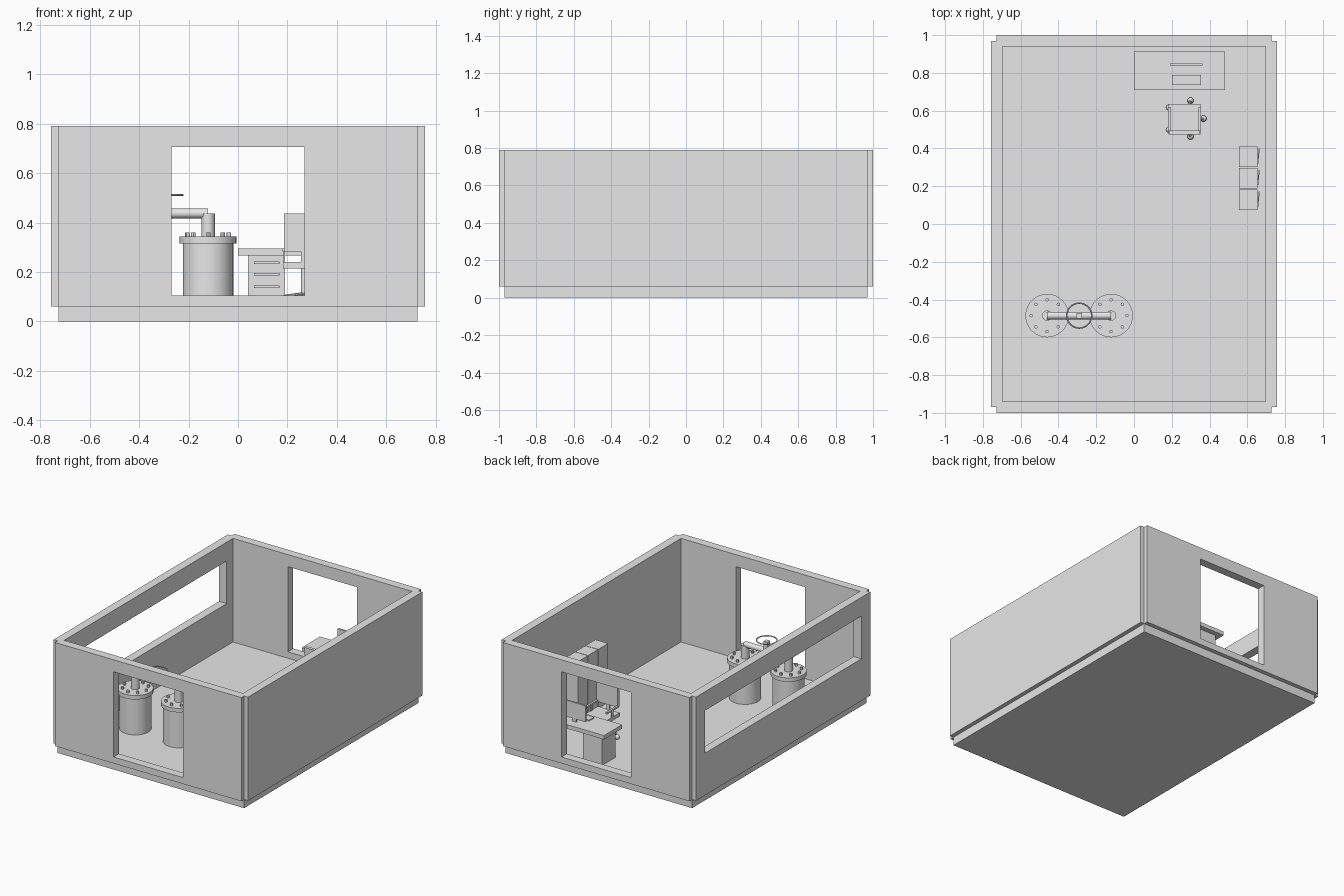
import bpy, bmesh, math
from mathutils import Matrix, Vector

if "Cube" in bpy.data.objects:
    bpy.data.objects.remove(bpy.data.objects["Cube"], do_unlink=True)

GREY = (0.8, 0.8, 0.8, 1)
mat = bpy.data.materials.new("plain_grey")
mat.use_nodes = True
mat.diffuse_color = GREY
mat.node_tree.nodes["Principled BSDF"].inputs["Base Color"].default_value = GREY


def finish(name, bm, smooth=False):
    bmesh.ops.recalc_face_normals(bm, faces=bm.faces)
    me = bpy.data.meshes.new(name)
    bm.to_mesh(me)
    bm.free()
    me.materials.append(mat)
    ob = bpy.data.objects.new(name, me)
    bpy.context.collection.objects.link(ob)
    if smooth:
        bpy.ops.object.select_all(action="DESELECT")
        ob.select_set(True)
        bpy.context.view_layer.objects.active = ob
        bpy.ops.object.shade_smooth_by_angle(angle=math.radians(30))
    return ob


def add_box(bm, x0, x1, y0, y1, z0, z1, turn=0):
    centre = Vector((x0 + x1, y0 + y1, z0 + z1)) / 2
    size = Matrix.Diagonal((x1 - x0, y1 - y0, z1 - z0, 1))
    m = Matrix.Translation(centre) @ Matrix.Rotation(turn, 4, "Z") @ size
    bmesh.ops.create_cube(bm, size=1, matrix=m)


def box(name, *dims, turn=0):
    bm = bmesh.new()
    add_box(bm, *dims, turn=turn)
    return finish(name, bm)


def add_rod(bm, a, b, r, sides=24):
    a, b = Vector(a), Vector(b)
    d = b - a
    m = Matrix.Translation((a + b) / 2) @ d.to_track_quat("Z", "Y").to_matrix().to_4x4()
    bmesh.ops.create_cone(bm, cap_ends=True, segments=sides, radius1=r,
                          radius2=r, depth=d.length, matrix=m)


def rod(name, a, b, r, sides=24):
    bm = bmesh.new()
    add_rod(bm, a, b, r, sides)
    return finish(name, bm, True)


# Room shell: notched-corner footprint, hollowed and pierced by openings
FLOOR, TOP = 0.06, 0.79
box("floor_slab", -0.727, 0.727, -0.97, 0.97, 0, FLOOR)
bm = bmesh.new()
quarter = [(0.757, 0.97), (0.727, 0.97), (0.727, 1.0)]
outline = []
for sx, sy in ((1, 1), (-1, 1), (-1, -1), (1, -1)):
    pts = [(x * sx, y * sy) for x, y in quarter]
    outline += pts if sx * sy > 0 else pts[::-1]
face = bm.faces.new([bm.verts.new((x, y, FLOOR)) for x, y in outline])
up = bmesh.ops.extrude_face_region(bm, geom=[face])["geom"]
bmesh.ops.translate(bm, vec=(0, 0, TOP - FLOOR),
                    verts=[v for v in up if isinstance(v, bmesh.types.BMVert)])
walls = finish("walls", bm)
cutters = [
    box("room_cutter", -0.697, 0.697, -0.94, 0.94, -0.1, 1),
    box("doorway_cutter", -0.27, 0.27, -1.2, 1.2, 0.105, 0.705),
    box("window_cutter", -0.9, -0.5, -0.87, 0.87, 0.357, 0.657),
]
for c in cutters:
    c.hide_render = True
    mod = walls.modifiers.new(c.name, "BOOLEAN")
    mod.operation = "DIFFERENCE"
    mod.solver = "EXACT"
    mod.object = c
bpy.context.view_layer.update()
cut_mesh = bpy.data.meshes.new_from_object(
    walls.evaluated_get(bpy.context.evaluated_depsgraph_get()))
walls.modifiers.clear()
walls.data = cut_mesh
for c in cutters:
    bpy.data.objects.remove(c, do_unlink=True)

# Pair of tanks with bolted lids and outlet pipes
TY = -0.485
PIPE_Z = 0.437
for side, tx in (("right", -0.46), ("left", -0.121)):
    rod(f"{side}_tank_body", (tx, TY, FLOOR), (tx, TY, 0.316), 0.102, 32)
    rod(f"{side}_tank_lid", (tx, TY, 0.316), (tx, TY, 0.344), 0.115, 32)
    rod(f"{side}_tank_outlet", (tx, TY, 0.344), (tx, TY, PIPE_Z), 0.027)
    bm = bmesh.new()
    for i in range(8):
        a = i * math.pi / 4
        x, y = tx + 0.084 * math.cos(a), TY + 0.084 * math.sin(a)
        add_rod(bm, (x, y, 0.344), (x, y, 0.36), 0.009, 12)
    finish(f"{side}_lid_bolts", bm, True)
rod("cross_pipe", (-0.46, TY, PIPE_Z), (-0.121, TY, PIPE_Z), 0.02)

# Valve stem and hand wheel
box("valve_stem", -0.305, -0.275, TY - 0.015, TY + 0.015, PIPE_Z, 0.505)
bpy.ops.mesh.primitive_torus_add(major_radius=0.066, minor_radius=0.004,
                                 major_segments=32, minor_segments=8,
                                 location=(-0.29, TY, 0.511))
wheel = bpy.context.object
wheel.name = "hand_wheel"
wheel.data.materials.append(mat)
bpy.ops.object.shade_smooth_by_angle()

# Desk with drawer pedestal
box("desk_top", 0, 0.482, 0.71, 0.913, 0.267, 0.295)
box("drawer_pedestal", 0.04, 0.19, 0.725, 0.877, FLOOR, 0.267)
box("desk_side_panel", 0.44, 0.465, 0.725, 0.877, FLOOR, 0.267)
bm = bmesh.new()
for z in (0.14, 0.19, 0.237):
    add_box(bm, 0.065, 0.168, 0.717, 0.725, z - 0.005, z + 0.005)
finish("drawer_handles", bm)

# Screen and keyboard
box("screen", 0.19, 0.363, 0.838, 0.85, 0.315, 0.43)
box("screen_stand", 0.262, 0.292, 0.838, 0.85, 0.295, 0.315)
box("keyboard", 0.202, 0.355, 0.735, 0.79, 0.295, 0.303)

# Swivel chair
CX, CY = 0.268, 0.558
box("chair_seat", 0.183, 0.353, 0.475, 0.635, 0.214, 0.24)
box("chair_back", 0.186, 0.35, 0.473, 0.495, 0.283, 0.437)
box("chair_back_support", CX - 0.012, CX + 0.012, 0.473, 0.485, 0.23, 0.29)
rod("chair_post", (CX, CY, 0.1), (CX, CY, 0.214), 0.013, 16)
for name, s in (("right", -1), ("left", 1)):
    xs = sorted((CX + s * 0.073, CX + s * 0.087))
    box(f"{name}_armrest", *xs, 0.495, 0.62, 0.283, 0.295)
    xs = sorted((CX + s * 0.078, CX + s * 0.084))
    box(f"{name}_armrest_post", *xs, 0.545, 0.565, 0.24, 0.283)
legs, casters = bmesh.new(), bmesh.new()
for i in range(5):
    a = i * math.tau / 5
    x, y = CX + 0.1 * math.cos(a), CY + 0.1 * math.sin(a)
    add_rod(legs, (CX, CY, 0.112), (x, y, 0.1), 0.007, 8)
    bmesh.ops.create_uvsphere(casters, u_segments=16, v_segments=8, radius=0.017,
                              matrix=Matrix.Translation((x, y, FLOOR + 0.017)))
finish("chair_legs", legs, True)
finish("chair_casters", casters, True)

# Row of three cabinets with door plates ajar
for i in range(3):
    y = 0.073 + i * 0.114
    box(f"cabinet_{i + 1}", 0.555, 0.655, y, y + 0.11, FLOOR, 0.475)
    box(f"cabinet_door_{i + 1}", 0.656, 0.662, y + 0.02, y + 0.1, 0.09, 0.45, turn=-0.08)
